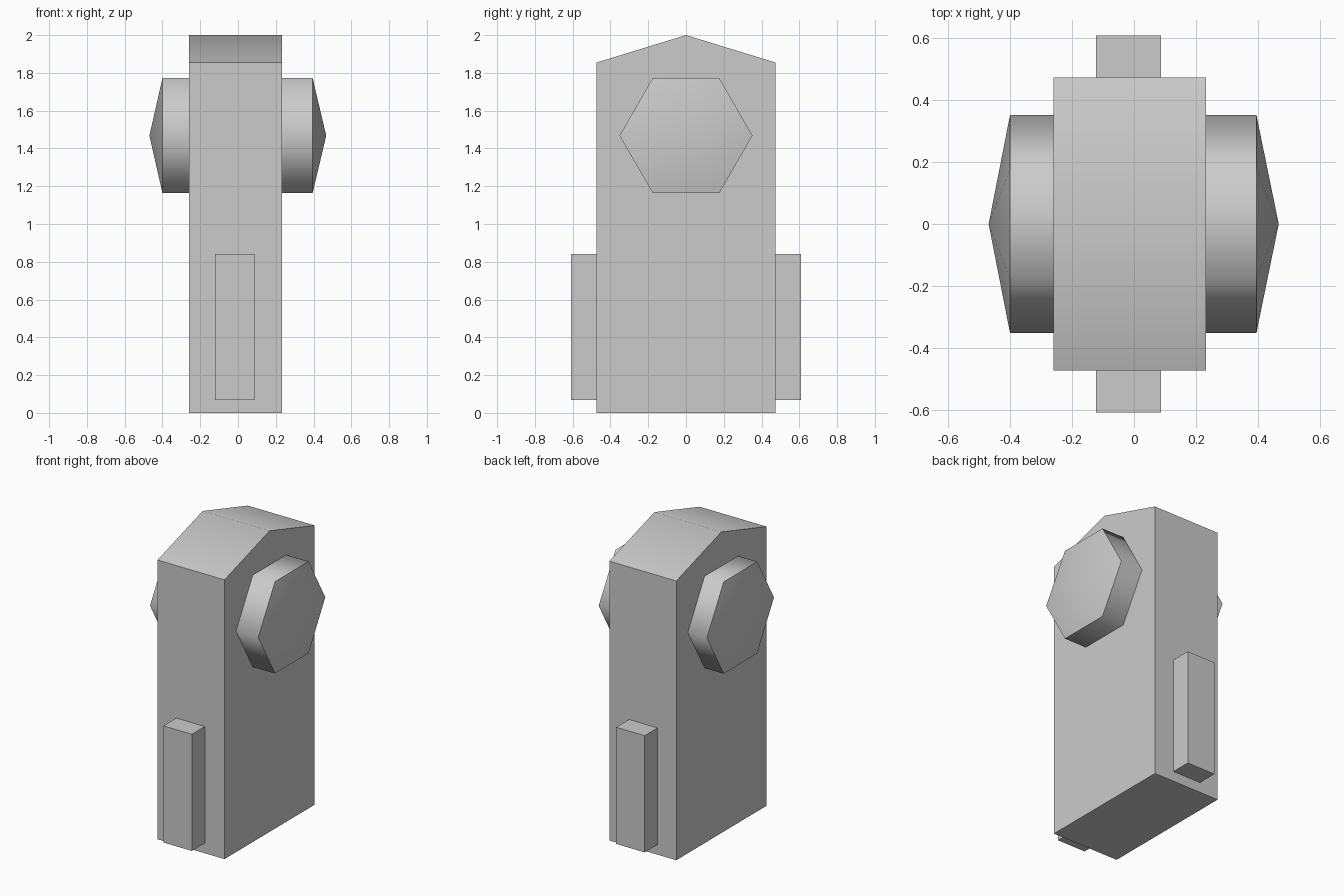
import bpy, bmesh, math

cube = bpy.data.objects.get("Cube")
if cube:
    bpy.data.objects.remove(cube, do_unlink=True)

grey = bpy.data.materials.new("plain_grey")
grey.use_nodes = True
colour = (0.6, 0.6, 0.6, 1)
grey.diffuse_color = colour
grey.node_tree.nodes["Principled BSDF"].inputs["Base Color"].default_value = colour


def finish(name, bm):
    """Turn a bmesh into a named object, smooth across shallow edges only."""
    bmesh.ops.recalc_face_normals(bm, faces=bm.faces)
    mesh = bpy.data.meshes.new(name)
    bm.to_mesh(mesh)
    bm.free()
    mesh.materials.append(grey)
    obj = bpy.data.objects.new(name, mesh)
    bpy.context.collection.objects.link(obj)
    bpy.ops.object.select_all(action="DESELECT")
    obj.select_set(True)
    bpy.context.view_layer.objects.active = obj
    bpy.ops.object.shade_smooth_by_angle(angle=math.radians(65))
    return obj


def extrude_yz(name, outline, x0, x1):
    """Extrude a side outline of (y, z) points from x0 to x1."""
    bm = bmesh.new()
    face = bm.faces.new([bm.verts.new((x0, y, z)) for y, z in outline])
    side = bmesh.ops.extrude_face_region(bm, geom=[face])["geom"]
    verts = [v for v in side if isinstance(v, bmesh.types.BMVert)]
    bmesh.ops.translate(bm, verts=verts, vec=(x1 - x0, 0, 0))
    return finish(name, bm)


def knob(name, x_inner, x_rim, x_tip, radius=0.352, z=1.468, sides=6):
    """Six-sided knob with a shallow pointed cap."""
    bm = bmesh.new()
    rings = []
    for x in (x_inner, x_rim):
        rings.append([bm.verts.new((x, radius * math.cos(a), z + radius * math.sin(a)))
                      for a in (math.tau * i / sides for i in range(sides))])
    tip = bm.verts.new((x_tip, 0, z))
    inner, rim = rings
    bm.faces.new(inner)
    for i in range(sides):
        j = (i + 1) % sides
        bm.faces.new((inner[i], inner[j], rim[j], rim[i]))
        bm.faces.new((rim[i], rim[j], tip))
    return finish(name, bm)


# Tall slab with a gabled top
left, right = 0.232, -0.26
extrude_yz("body", [(-0.473, 0), (0.473, 0), (0.473, 1.855), (0, 2), (-0.473, 1.855)],
           right, left)

# Knobs on both sides
knob("left_knob", left, 0.395, 0.467)
knob("right_knob", right, -0.4, -0.469)

# Upright bars on the front and back
for name, s in (("front_bar", -1), ("back_bar", 1)):
    a, b = s * 0.473, s * 0.608
    extrude_yz(name, [(a, 0.067), (b, 0.067), (b, 0.842), (a, 0.842)], -0.122, 0.087)
